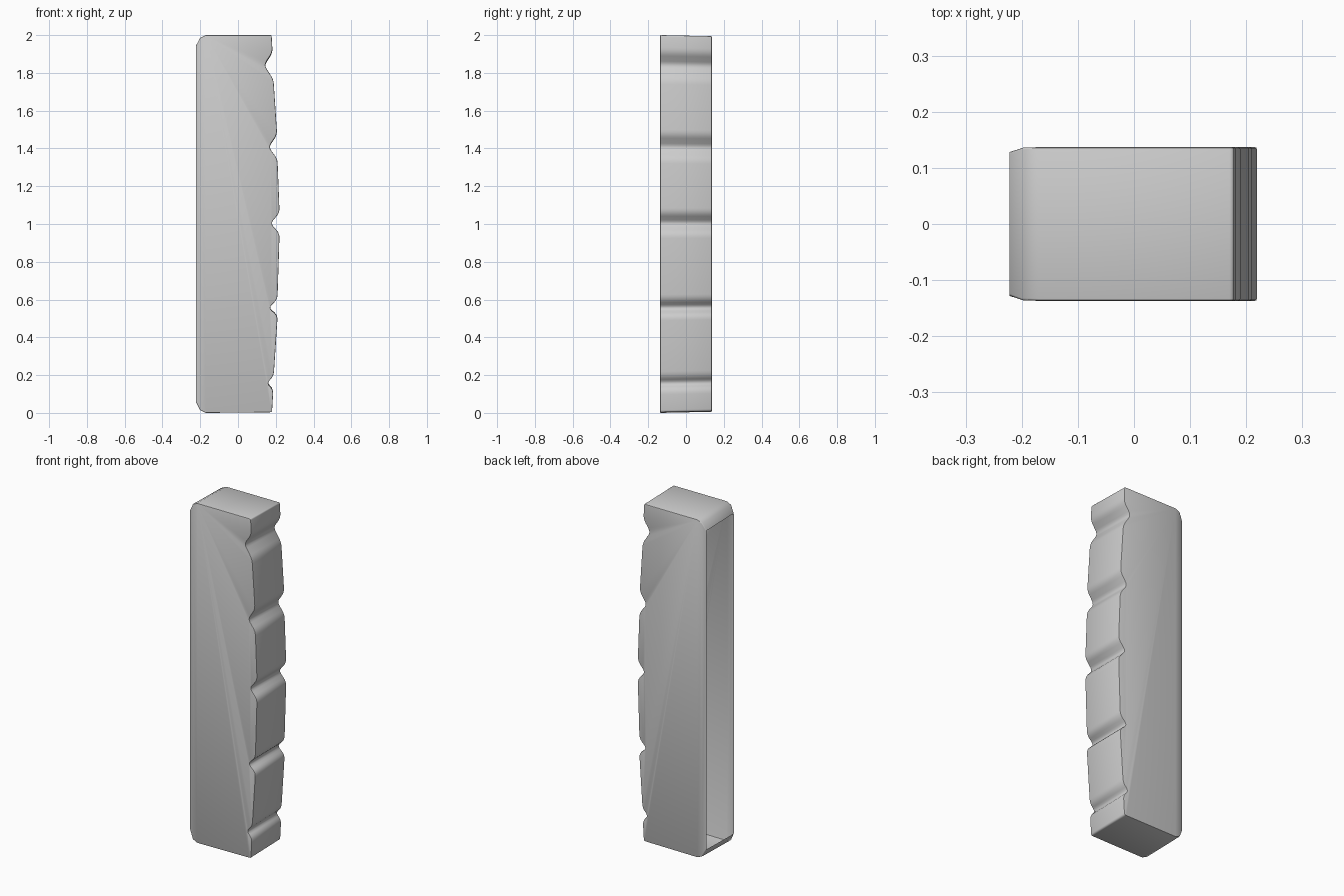
import bpy, bmesh
from mathutils import Vector

if "Cube" in bpy.data.objects:
    bpy.data.objects.remove(bpy.data.objects["Cube"])

HALF = 0.137   # half depth
RIM = 0.128    # half depth at the open rim

# Wavy right edge, top to bottom: (x, z, fillet)
edge = [(0.178, 2.0, 0.008), (0.183, 1.915, 0.02)]
notches = [  # upper crest, valley, lower crest
    ((0.183, 1.91), (0.138, 1.842), (0.188, 1.765)),
    ((0.207, 1.475), (0.162, 1.407), (0.209, 1.345)),
    ((0.220, 1.06), (0.172, 1.003), (0.220, 0.95)),
    ((0.209, 0.602), (0.162, 0.556), (0.210, 0.515)),
    ((0.189, 0.195), (0.152, 0.157), (0.187, 0.122)),
]
edge = [(0.178, 2.0, 0.008)]
for up, mid, low in notches:
    edge += [(*up, 0.025), (*mid, 0.024), (*low, 0.025)]
edge.append((0.180, 0.003, 0.012))


def fillet(points, first, last, steps=4):
    """Round each corner with a short quadratic curve."""
    pts = [Vector(first)] + [Vector(p[:2]) for p in points] + [Vector(last)]
    out = []
    for i, p in enumerate(points, 1):
        a, b, c = pts[i - 1], pts[i], pts[i + 1]
        s = b + (a - b).normalized() * min(p[2], (a - b).length * 0.45)
        e = b + (c - b).normalized() * min(p[2], (c - b).length * 0.45)
        for k in range(steps + 1):
            t = k / steps
            out.append(s * (1 - t) ** 2 + b * 2 * t * (1 - t) + e * t * t)
    return out


# Outline from the open rim's top, round the wavy edge, to the rim's bottom
top = [(-0.222, 1.945), (-0.200, 1.986), (-0.170, 2.0)]
bottom = [(-0.170, 0.0), (-0.200, 0.014), (-0.222, 0.058)]
outline = top + [tuple(v) for v in fillet(edge, top[-1], bottom[0])] + bottom
n = len(outline)

bm = bmesh.new()


def side(sign):
    verts = []
    for i, (x, z) in enumerate(outline):
        y = RIM if i in (0, n - 1) else HALF - 0.001 if i in (1, n - 2) else HALF
        if sign > 0:  # the back is very slightly shorter
            z = 1 + (z - 1) * 0.994
        verts.append(bm.verts.new((x, sign * y, z)))
    bm.faces.new((verts[0], verts[1], verts[-2], verts[-1]))
    bm.faces.new((verts[1], verts[2], verts[-3], verts[-2]))
    bm.faces.new(verts[2:-2])
    return verts


# Two side walls joined by the outline strip; the left side stays open
front, back = side(-1), side(1)
for i in range(n - 1):
    bm.faces.new((front[i], front[i + 1], back[i + 1], back[i]))
bmesh.ops.recalc_face_normals(bm, faces=bm.faces)

# Soften the long outline edges
rims = [bm.edges.get((v[i], v[i + 1])) for v in (front, back) for i in range(n - 1)]
bmesh.ops.bevel(bm, geom=rims, offset=0.004, segments=2, profile=0.5,
                affect='EDGES', clamp_overlap=True)

mesh = bpy.data.meshes.new("grip_shell")
bm.to_mesh(mesh)
bm.free()
grip = bpy.data.objects.new("grip_shell", mesh)
bpy.context.collection.objects.link(grip)
bpy.context.view_layer.objects.active = grip
grip.select_set(True)
bpy.ops.object.shade_smooth_by_angle(angle=0.7)
